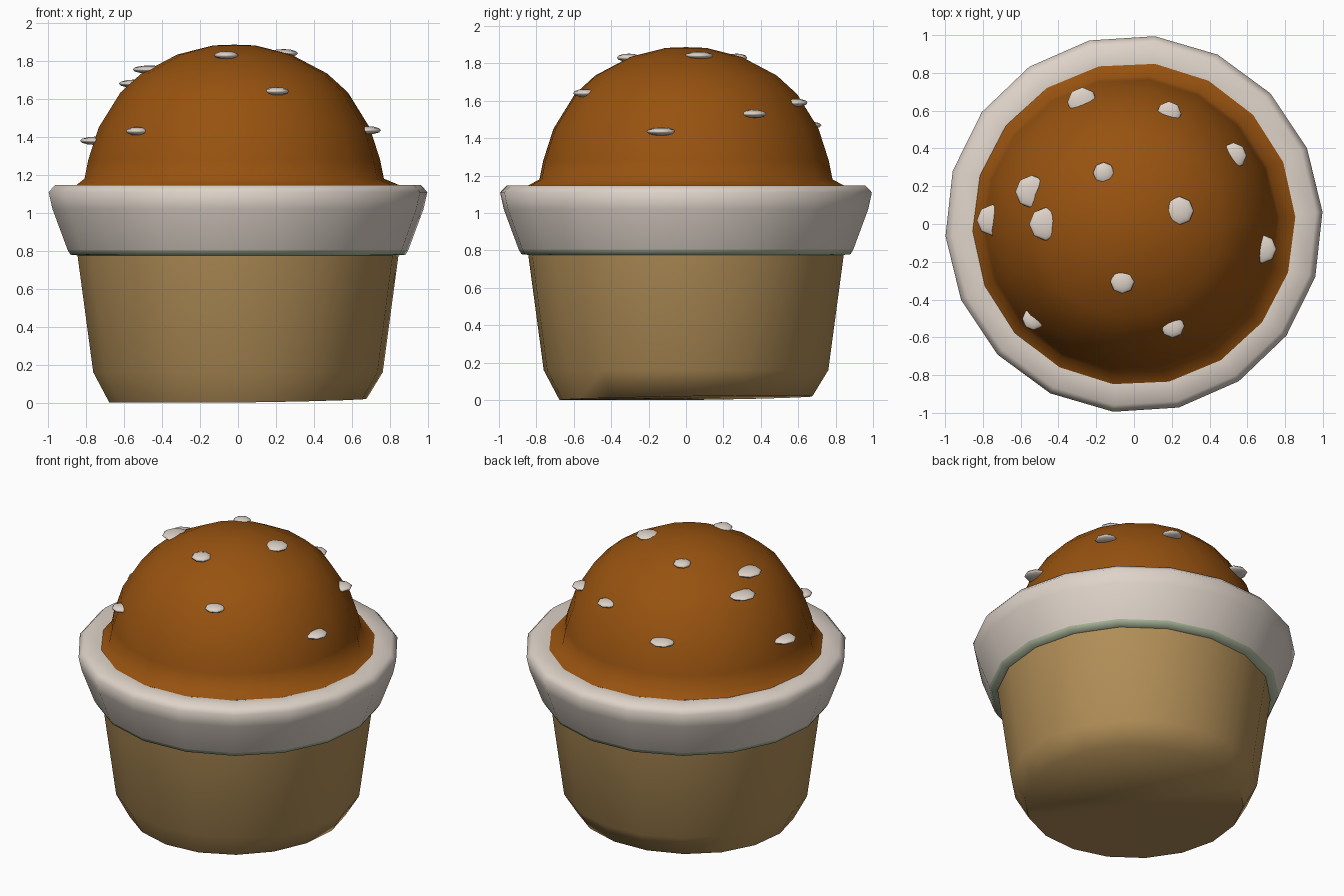
import bpy
import bmesh
import math
from mathutils import Vector
from mathutils.bvhtree import BVHTree

cube = bpy.data.objects.get("Cube")
if cube:
    bpy.data.objects.remove(cube, do_unlink=True)

SIDES = 18


def material(name, color):
    mat = bpy.data.materials.new(name)
    mat.use_nodes = True
    mat.diffuse_color = (*color, 1)
    mat.node_tree.nodes["Principled BSDF"].inputs["Base Color"].default_value = (*color, 1)
    return mat


def finish(bm, name, mats, angle=60):
    bmesh.ops.recalc_face_normals(bm, faces=bm.faces)
    mesh = bpy.data.meshes.new(name)
    bm.to_mesh(mesh)
    bm.free()
    obj = bpy.data.objects.new(name, mesh)
    bpy.context.collection.objects.link(obj)
    for mat in mats:
        mesh.materials.append(mat)
    bpy.ops.object.select_all(action='DESELECT')
    bpy.context.view_layer.objects.active = obj
    obj.select_set(True)
    bpy.ops.object.shade_smooth_by_angle(angle=math.radians(angle))
    return obj


def lathe(profile, phase, closed=False):
    """Sweep (radius, height) points around z; zero radius makes a pole."""
    bm = bmesh.new()
    rings = []
    for r, z in profile:
        if r == 0:
            rings.append([bm.verts.new((0, 0, z))] * SIDES)
            continue
        angles = [math.radians(phase) + math.tau * i / SIDES for i in range(SIDES)]
        rings.append([bm.verts.new((r * math.cos(a), r * math.sin(a), z)) for a in angles])
    pairs = list(zip(rings, rings[1:]))
    if closed:
        pairs.append((rings[-1], rings[0]))
    for low, high in pairs:
        for i in range(SIDES):
            j = (i + 1) % SIDES
            quad = dict.fromkeys((low[i], low[j], high[j], high[i]))
            bm.faces.new(list(quad))
    return bm


cream = material("cream icing", (0.73, 0.65, 0.58))
brown = material("baked brown", (0.31, 0.085, 0.005))
tan = material("tan cup", (0.44, 0.27, 0.095))
green = material("pale green", (0.45, 0.52, 0.36))

# Tapered cup with a rounded, slightly uneven base
bm = lathe([(0, 0.005), (0.68, 0.005), (0.765, 0.16), (0.85, 0.79)], 4)
for v in bm.verts:
    if v.co.z < 0.1:
        v.co.z = max(0, 0.01 + 0.015 * (v.co.x + v.co.y))
finish(bm, "cup", [tan])

# Thick rim with a pale green lower lip
bm = lathe([(0.835, 0.775), (0.885, 0.78), (0.9, 0.805), (0.98, 1.02), (1.0, 1.11),
            (0.965, 1.148), (0.85, 1.143)], 3.7, closed=True)
for f in bm.faces:
    f.material_index = int(f.calc_center_median().z < 0.8)
finish(bm, "rim", [cream, green])

# Domed top, leaning slightly to one side above its flared foot
bm = lathe([(0.855, 1.145), (0.79, 1.18), (0.77, 1.28), (0.715, 1.45), (0.6, 1.635),
            (0.49, 1.735), (0.3, 1.835), (0.11, 1.883), (0, 1.887)], 2.5)
for v in bm.verts:
    if v.co.z > 1.16:
        v.co.x -= 0.02
surface = BVHTree.FromBMesh(bm)
finish(bm, "muffin_top", [brown])

# Flattened chips laid on the dome: position and radius
chips = [
    (-0.28, 0.66, 1.48, 0.08), (0.19, 0.60, 1.60, 0.066), (0.54, 0.37, 1.54, 0.07),
    (-0.16, 0.27, 1.83, 0.057), (-0.54, 0.17, 1.68, 0.088), (-0.75, 0.02, 1.38, 0.083),
    (-0.47, 0.0, 1.76, 0.088), (0.24, 0.07, 1.84, 0.076), (0.66, -0.13, 1.43, 0.077),
    (-0.06, -0.30, 1.82, 0.064), (-0.53, -0.50, 1.43, 0.06), (0.2, -0.53, 1.63, 0.064),
]
for n, (x, y, z, radius) in enumerate(chips, 1):
    point, normal, _, _ = surface.find_nearest(Vector((x, y, z)))
    if normal.dot(point - Vector((0, 0, 1))) < 0:
        normal = -normal
    bm = bmesh.new()
    bmesh.ops.create_uvsphere(bm, u_segments=8, v_segments=6, radius=1)
    chip = finish(bm, f"chip_{n}", [cream], 80)
    chip.location = point + normal * 0.004
    chip.scale = (radius, radius, 0.022)
    chip.rotation_euler = normal.to_track_quat('Z', 'Y').to_euler()
